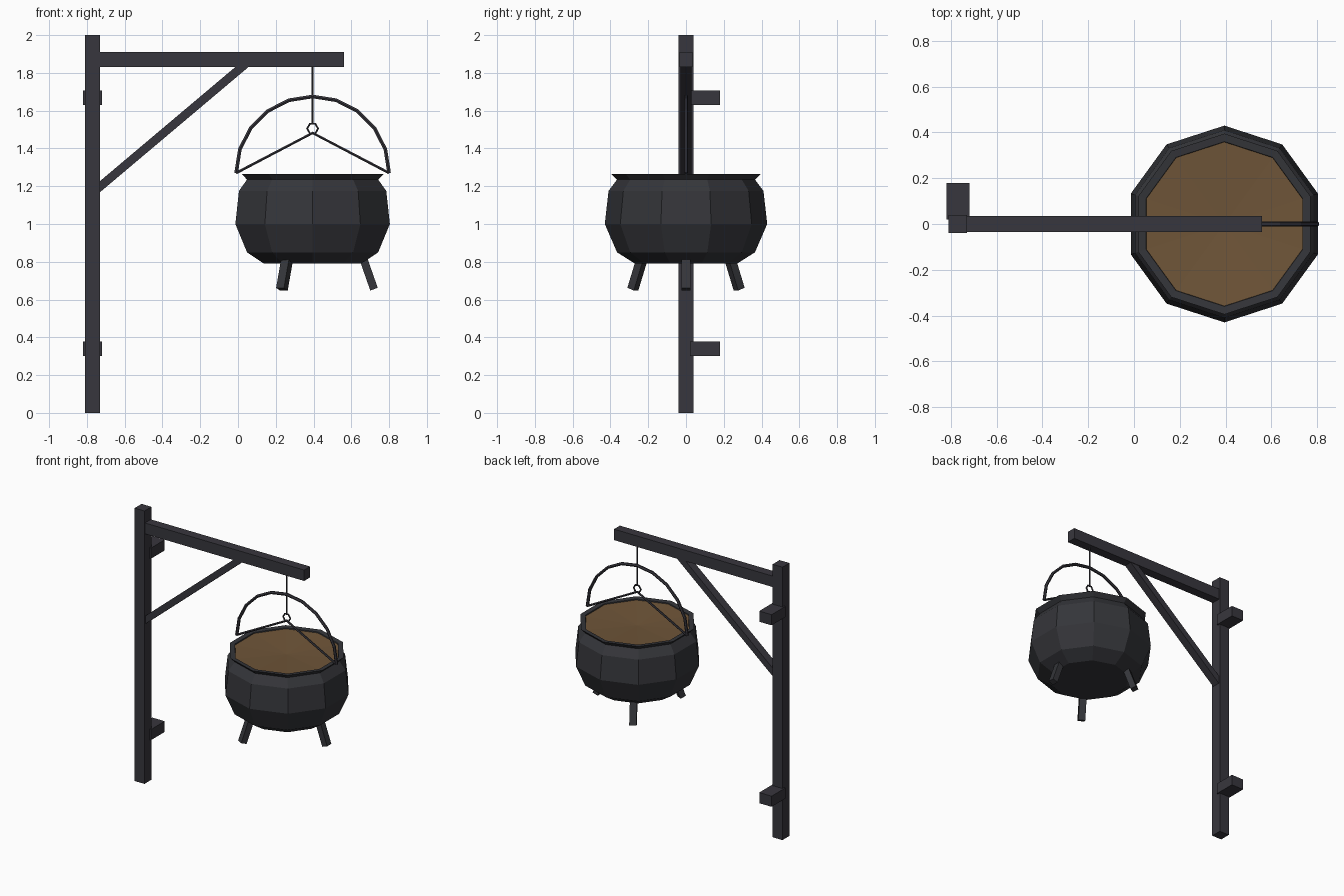
import bpy
import bmesh
from math import cos, sin, pi, radians
from mathutils import Vector

cube = bpy.data.objects.get("Cube")
if cube:
    bpy.data.objects.remove(cube, do_unlink=True)


def material(name, rgb):
    m = bpy.data.materials.new(name)
    m.use_nodes = True
    m.diffuse_color = (*rgb, 1)
    bsdf = next(n for n in m.node_tree.nodes if n.type == 'BSDF_PRINCIPLED')
    bsdf.inputs["Base Color"].default_value = (*rgb, 1)
    return m


iron = material("dark iron", (0.039, 0.037, 0.047))
pot_iron = material("cauldron iron", (0.035, 0.036, 0.042))
broth = material("brown broth", (0.16, 0.092, 0.04))

POT_X = 0.395


def finish(name, bm, mat):
    bmesh.ops.recalc_face_normals(bm, faces=bm.faces)
    me = bpy.data.meshes.new(name)
    bm.to_mesh(me)
    bm.free()
    me.materials.append(mat)
    ob = bpy.data.objects.new(name, me)
    bpy.context.collection.objects.link(ob)
    return ob


def box(name, low, high, mat):
    bm = bmesh.new()
    bmesh.ops.create_cube(bm, size=1)
    low, high = Vector(low), Vector(high)
    for v in bm.verts:
        v.co = (low + high) / 2 + v.co * (high - low)
    return finish(name, bm, mat)


def bar(name, start, end, width, depth, mat):
    """Square bar between two points, with its depth kept along the side axis."""
    start, end = Vector(start), Vector(end)
    axis = (end - start).normalized()
    side = Vector((-start.y, start.x - POT_X, 0)) if start.y else Vector((0, 1, 0))
    side.normalize()
    across = axis.cross(side)
    bm = bmesh.new()
    bmesh.ops.create_cube(bm, size=1)
    for v in bm.verts:
        x, y, z = v.co
        v.co = start.lerp(end, z + 0.5) + side * y * depth + across * x * width
    return finish(name, bm, mat)


def wire(name, points, radius, closed=False):
    cu = bpy.data.curves.new(name, 'CURVE')
    cu.dimensions = '3D'
    cu.bevel_depth = radius
    cu.bevel_resolution = 1
    cu.use_fill_caps = True
    sp = cu.splines.new('POLY')
    sp.points.add(len(points) - 1)
    for p, (x, z) in zip(sp.points, points):
        p.co = (x, 0, z, 1)
    sp.use_cyclic_u = closed
    sp.use_smooth = False
    cu.materials.append(iron)
    ob = bpy.data.objects.new(name, cu)
    bpy.context.collection.objects.link(ob)
    return ob


def lathe(name, profile, mat, sides=10):
    """Faceted turned form; a zero radius closes the form at a point."""
    bm = bmesh.new()
    rings = []
    for r, z in profile:
        n = sides if r else 1
        rings.append([bm.verts.new((POT_X + r * cos(pi / 2 + 2 * pi * i / sides),
                                    r * sin(pi / 2 + 2 * pi * i / sides), z))
                      for i in range(n)])
    for a, b in zip(rings, rings[1:]):
        for i in range(sides):
            j = (i + 1) % sides
            quad = [a[i % len(a)], a[j % len(a)], b[j % len(b)], b[i % len(b)]]
            bm.faces.new(list(dict.fromkeys(quad)))
    return finish(name, bm, mat)


# Wall post, arm and brace
box("post", (-0.81, -0.04, 0), (-0.73, 0.04, 2), iron)
box("arm", (-0.74, -0.034, 1.83), (0.56, 0.034, 1.91), iron)
bar("brace", (-0.76, 0, 1.173), (0.055, 0, 1.86), 0.045, 0.06, iron)

# Wall brackets behind the post
for name, z in (("lower_bracket", 0.30), ("upper_bracket", 1.63)):
    box(name, (-0.82, 0.02, z), (-0.72, 0.18, z + 0.078), iron)

# Hanging rod, ring, handle and spreader
wire("hanging_rod", [(POT_X, 1.85), (POT_X, 1.53)], 0.006)
wire("ring", [(POT_X + 0.029 * cos(i * pi / 3), 1.505 + 0.029 * sin(i * pi / 3))
              for i in range(6)], 0.006, True)
wire("handle", [(POT_X - 0.405 * cos(i * pi / 10), 1.27 + 0.405 * sin(i * pi / 10))
                for i in range(11)], 0.011)
wire("spreader", [(POT_X - 0.405, 1.27), (POT_X, 1.482), (POT_X + 0.405, 1.27)], 0.008)

# Cauldron with flared rim, and its contents
lathe("cauldron", [(0, 0.79), (0.27, 0.79), (0.365, 0.85), (0.43, 1.0), (0.41, 1.175),
                   (0.365, 1.235), (0.395, 1.265), (0.36, 1.262), (0.35, 1.22)], pot_iron)
lathe("broth", [(0.36, 1.255), (0, 1.235)], broth)

# Three splayed legs
for i, name in enumerate(("left_leg", "back_leg", "front_leg")):
    a = radians(120 * i)
    top = (POT_X + 0.262 * cos(a), 0.262 * sin(a) if i else 0, 0.835)
    foot = (POT_X + 0.325 * cos(a), 0.325 * sin(a) if i else 0, 0.655)
    bar(name, top, foot, 0.042, 0.048, pot_iron)
